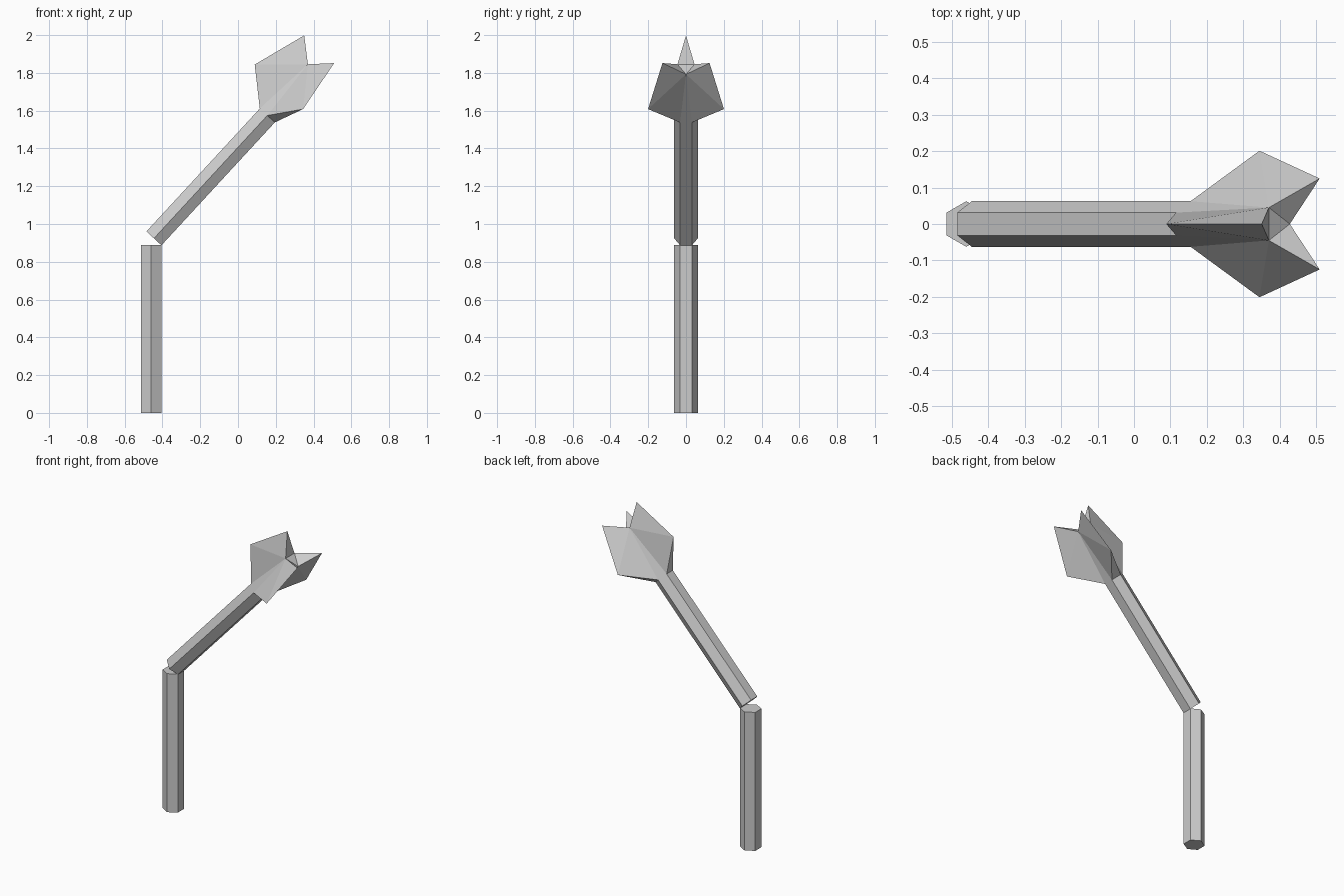
import bpy, bmesh
from math import radians, sin, cos

if "Cube" in bpy.data.objects:
    bpy.data.objects.remove(bpy.data.objects["Cube"])

R = 0.0625          # hexagonal shaft radius
SHAFT = 0.885       # length of the slanted half


def ring(bm, radius, z, start, count):
    """Regular ring of vertices; angle 0 points to -x (the upper side once tilted)."""
    step = 360 / count
    return [bm.verts.new((-radius * cos(radians(start + i * step)),
                          radius * sin(radians(start + i * step)), z))
            for i in range(count)]


def tube(bm, low, high):
    for i in range(len(low)):
        j = (i + 1) % len(low)
        bm.faces.new((low[i], low[j], high[j], high[i]))


def finish(bm, name, location, tilt=0):
    bmesh.ops.recalc_face_normals(bm, faces=bm.faces)
    mesh = bpy.data.meshes.new(name)
    bm.to_mesh(mesh)
    bm.free()
    obj = bpy.data.objects.new(name, mesh)
    obj.location = location
    obj.rotation_euler = (0, radians(tilt), 0)
    bpy.context.collection.objects.link(obj)


# Upright half of the broken shaft
bm = bmesh.new()
low, high = ring(bm, R, 0, 30, 6), ring(bm, R, 0.89, 30, 6)
tube(bm, low, high)
bm.faces.new(low)
bm.faces.new(high)
finish(bm, "lower_shaft", (-0.46, 0, 0))

# Slanted half, flaring into three fins
bm = bmesh.new()
low, neck = ring(bm, R, 0, -30, 6), ring(bm, R, SHAFT, -30, 6)
tube(bm, low, neck)
bm.faces.new(low)
wide = ring(bm, 0.232, SHAFT + 0.153, 0, 3)     # widest fin corners
tips = ring(bm, 0.144, SHAFT + 0.444, 0, 3)     # rear fin points
valley = ring(bm, 0.052, SHAFT + 0.345, 60, 3)  # notches between fins
for i in range(3):
    a, b = neck[2 * i], neck[2 * i + 1]         # neck side under this fin
    nxt = neck[(2 * i + 2) % 6]
    before, after = valley[i - 1], valley[i]
    bm.faces.new((a, b, wide[i]))
    bm.faces.new((b, nxt, after))
    bm.faces.new((b, after, wide[i]))
    bm.faces.new((wide[i], after, tips[i]))
    bm.faces.new((a, wide[i], before))
    bm.faces.new((wide[i], tips[i], before))
    bm.faces.new((before, tips[i], after))
bm.faces.new(valley)
finish(bm, "finned_upper_shaft", (-0.445, 0, 0.924), 42.7)
